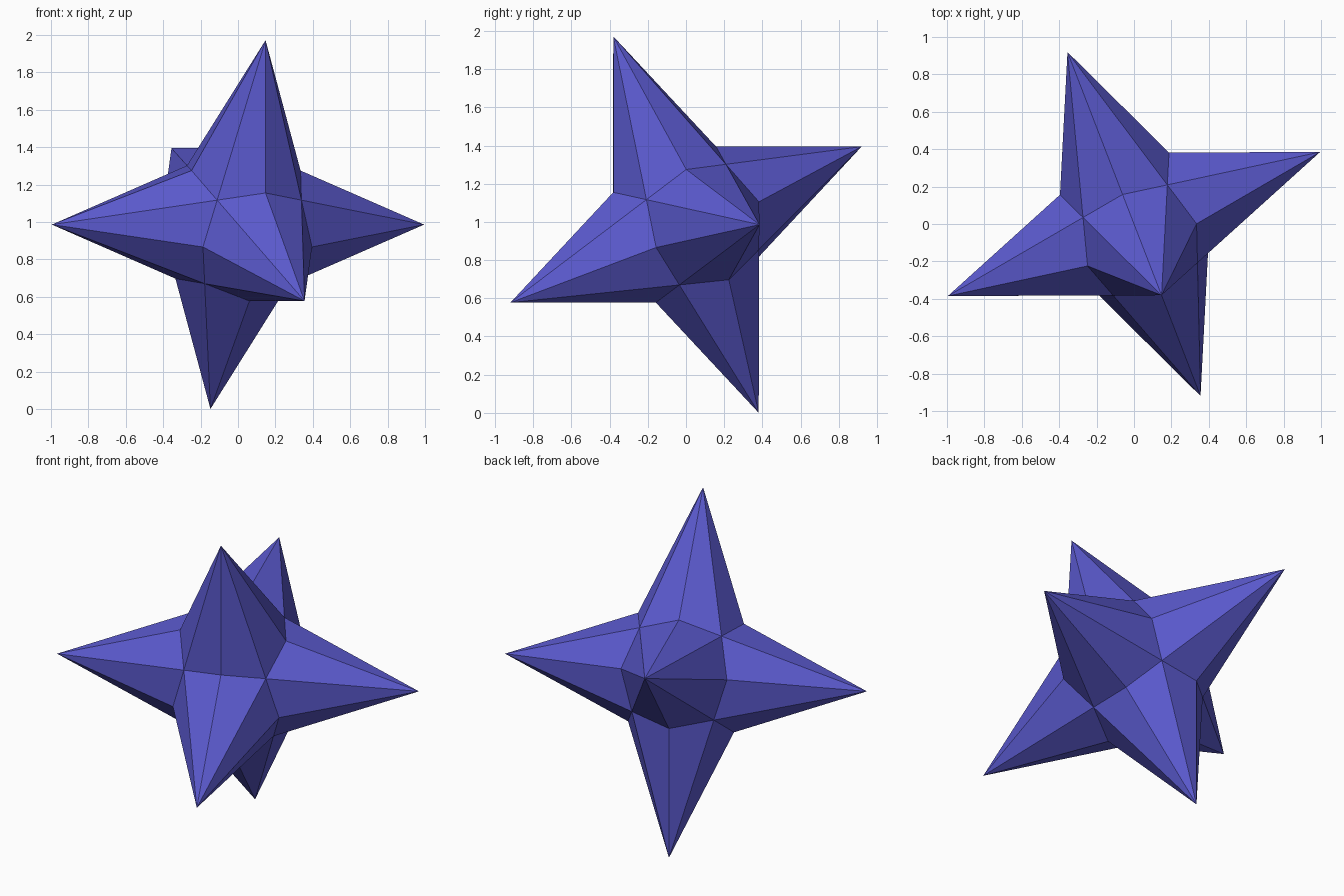
import bpy, bmesh, math
from mathutils import Euler, Vector

if "Cube" in bpy.data.objects:
    bpy.data.objects.remove(bpy.data.objects["Cube"])

TIP = 1.067                  # spike length
# distance along each axis, by how many axes the vertex lies between
REACH = {1: TIP, 2: TIP * 0.2929, 3: TIP * 0.2265}

# Indigo material
indigo = bpy.data.materials.new("indigo")
indigo.use_nodes = True
colour = (0.105, 0.102, 0.62, 1.0)
indigo.diffuse_color = colour
indigo.node_tree.nodes["Principled BSDF"].inputs["Base Color"].default_value = colour


def axes_used(co):
    return sum(abs(c) > 0.1 for c in co)


# A cube cut into 2 x 2 per side: side centres become spike tips,
# edge midpoints and corners become the valleys between them
bm = bmesh.new()
bmesh.ops.create_cube(bm, size=2)
bmesh.ops.subdivide_edges(bm, edges=bm.edges[:], cuts=1, use_grid_fill=True)

# Split each quad from the tip to the corner
for face in bm.faces[:]:
    tip = min(face.verts, key=lambda v: axes_used(v.co))
    corner = max(face.verts, key=lambda v: axes_used(v.co))
    bmesh.utils.face_split(face, tip, corner)

# Pull out the spikes, then tilt the star and stand it on the ground
for v in bm.verts:
    v.co *= REACH[axes_used(v.co)]
turn = Euler((math.radians(22.5), 0, math.radians(21.15))).to_matrix()
bmesh.ops.transform(bm, matrix=turn.to_4x4(), verts=bm.verts[:])
lowest = min(v.co.z for v in bm.verts)
bmesh.ops.translate(bm, vec=Vector((0, 0, -lowest)), verts=bm.verts[:])
bmesh.ops.recalc_face_normals(bm, faces=bm.faces[:])

mesh = bpy.data.meshes.new("six_pointed_star")
bm.to_mesh(mesh)
bm.free()
mesh.materials.append(indigo)
star = bpy.data.objects.new("six_pointed_star", mesh)
bpy.context.collection.objects.link(star)
